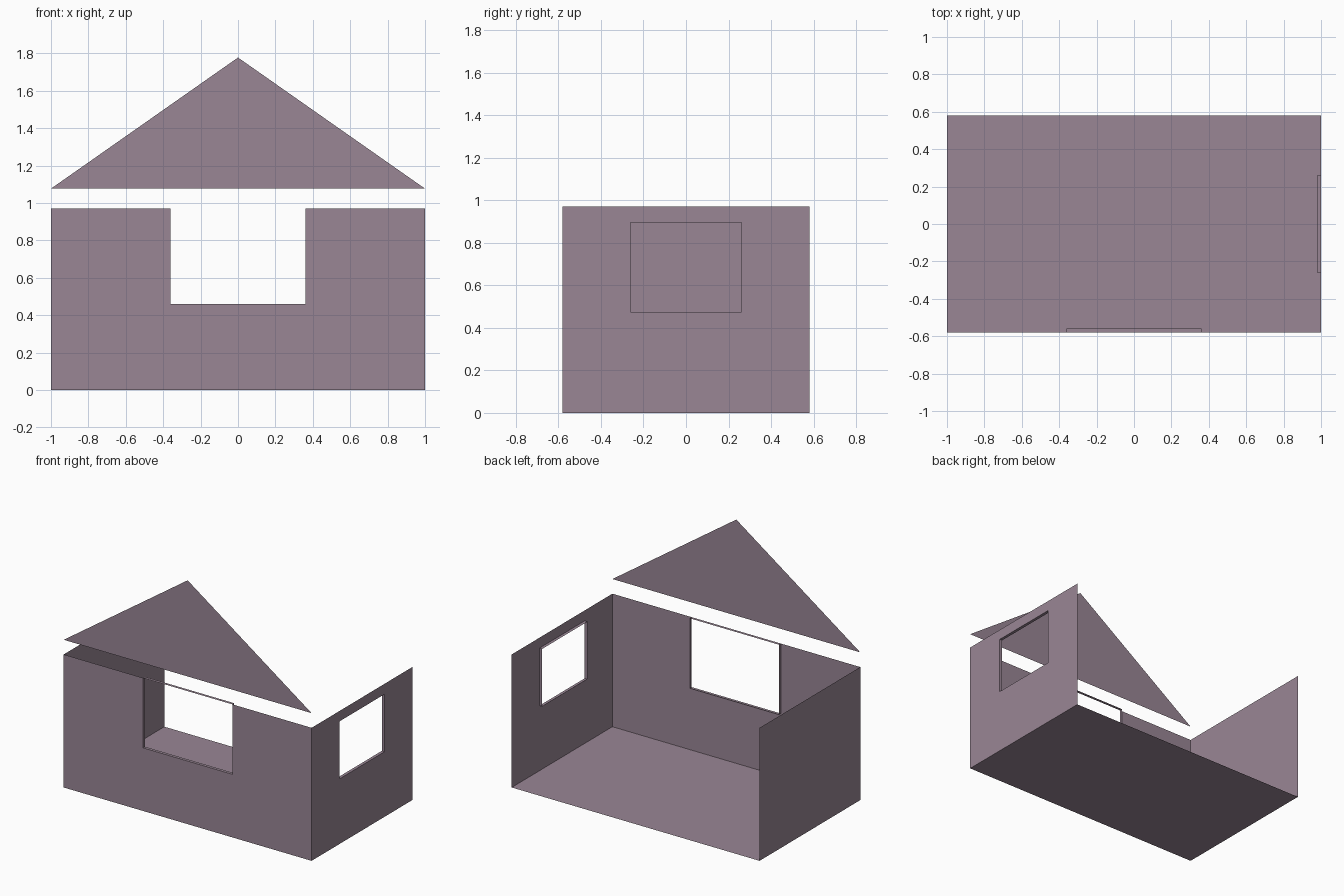
import bpy
from mathutils import Vector

if "Cube" in bpy.data.objects:
    bpy.data.objects.remove(bpy.data.objects["Cube"])

W, D, H = 1.0, 0.58, 0.97      # half width, half depth, wall height
REVEAL = 0.022                 # depth of the window returns

paint = bpy.data.materials.new("mauve_paint")
paint.diffuse_color = (0.32, 0.24, 0.30, 1)
paint.use_nodes = True
paint.node_tree.nodes["Principled BSDF"].inputs["Base Color"].default_value = paint.diffuse_color


def sheet(name, verts, faces):
    mesh = bpy.data.meshes.new(name)
    mesh.from_pydata([tuple(v) for v in verts], [], faces)
    mesh.materials.append(paint)
    obj = bpy.data.objects.new(name, mesh)
    bpy.context.collection.objects.link(obj)
    return obj


def window_wall(name, place, half, u, z0, z1, outward):
    """Thin wall in (u, z) with a window whose edges return inwards.
    place(u, z, depth) maps wall coordinates to the room."""
    quads = [
        [(-half, 0), (-u, 0), (-u, z0), (-u, z1), (-u, H), (-half, H)],
        [(u, 0), (half, 0), (half, H), (u, H), (u, z1), (u, z0)],
        [(-u, 0), (u, 0), (u, z0), (-u, z0)],
    ]
    if z1 < H:
        quads.append([(-u, z1), (u, z1), (u, H), (-u, H)])
    verts, faces = [], []

    def add(points):
        faces.append(list(range(len(verts), len(verts) + len(points))))
        verts.extend(points)

    for q in quads:
        add([place(a, z, 0) for a, z in q])
    # four window returns
    hole = [(-u, z0), (u, z0), (u, z1), (-u, z1)]
    for (a, za), (b, zb) in zip(hole, hole[1:] + hole[:1]):
        add([place(a, za, 0), place(b, zb, 0),
             place(b, zb, REVEAL), place(a, za, REVEAL)])
    return sheet(name, verts, faces)


# Floor
sheet("floor", [(-W, -D, 0), (W, -D, 0), (W, D, 0), (-W, D, 0)], [(0, 1, 2, 3)])

# Front wall: window reaches the wall top
window_wall("front_wall", lambda u, z, d: Vector((u, -D + d, z)),
            W, 0.36, 0.46, H, -1)

# Right wall with a closed window
window_wall("right_wall", lambda u, z, d: Vector((W - d, u, z)),
            D, 0.26, 0.475, 0.894, 1)

# Plain left wall; the back stays open
sheet("left_wall", [(-W, D, 0), (-W, -D, 0), (-W, -D, H), (-W, D, H)], [(0, 1, 2, 3)])

# Gable triangle floating above the front wall
sheet("front_gable", [(-W, -D, 1.077), (W, -D, 1.077), (0, -D, 1.778)], [(0, 1, 2)])
